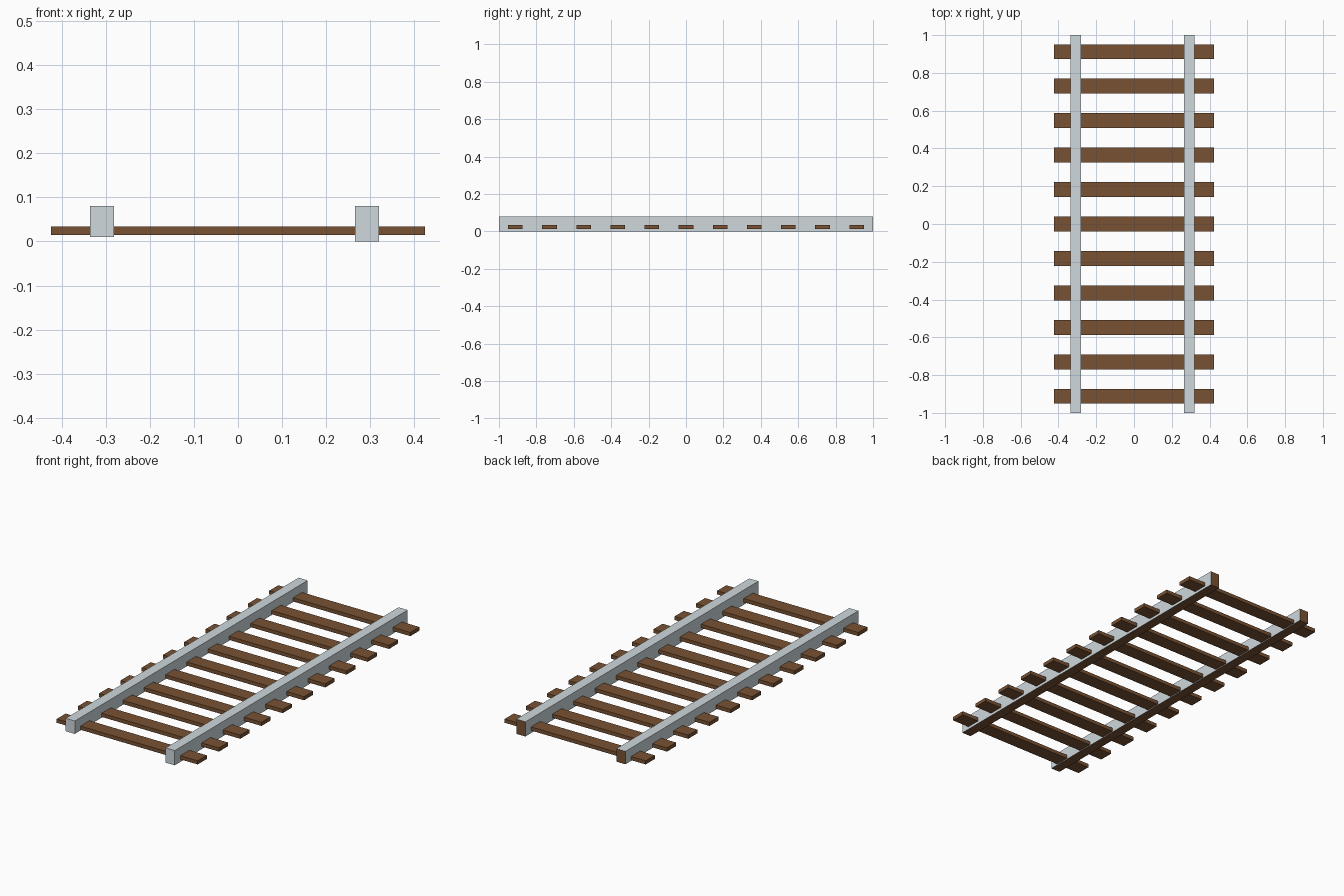
import bpy, bmesh

if "Cube" in bpy.data.objects:
    bpy.data.objects.remove(bpy.data.objects["Cube"])


def material(name, color):
    m = bpy.data.materials.new(name)
    m.diffuse_color = (*color, 1)
    m.use_nodes = True
    m.node_tree.nodes["Principled BSDF"].inputs["Base Color"].default_value = m.diffuse_color
    return m


STEEL = material("steel", (0.62, 0.69, 0.72))
WOOD = material("wood", (0.19, 0.085, 0.033))


def box(name, lo, hi, mats):
    """Axis-aligned box between two corners."""
    bm = bmesh.new()
    bmesh.ops.create_cube(bm, size=1)
    for v in bm.verts:
        v.co = [lo[i] if v.co[i] < 0 else hi[i] for i in range(3)]
    bm.normal_update()
    mesh = bpy.data.meshes.new(name)
    bm.to_mesh(mesh)
    bm.free()
    for m in mats:
        mesh.materials.append(m)
    obj = bpy.data.objects.new(name, mesh)
    bpy.context.collection.objects.link(obj)
    return obj


# Rails: steel, with brown underside and back end; left one sits slightly higher
for name, x0, z0 in (("left_rail", -0.336, 0.01), ("right_rail", 0.265, 0.0)):
    rail = box(name, (x0, -1, z0), (x0 + 0.055, 1, 0.08), (STEEL, WOOD))
    for p in rail.data.polygons:
        if p.normal.z < -0.5 or p.normal.y > 0.5:
            p.material_index = 1

# Wooden sleepers, evenly spaced along the track
for i in range(11):
    y = (i - 5) * 0.1825
    box(f"sleeper_{i + 1}", (-0.424, y - 0.039, 0.014), (0.424, y + 0.039, 0.034), (WOOD,))
